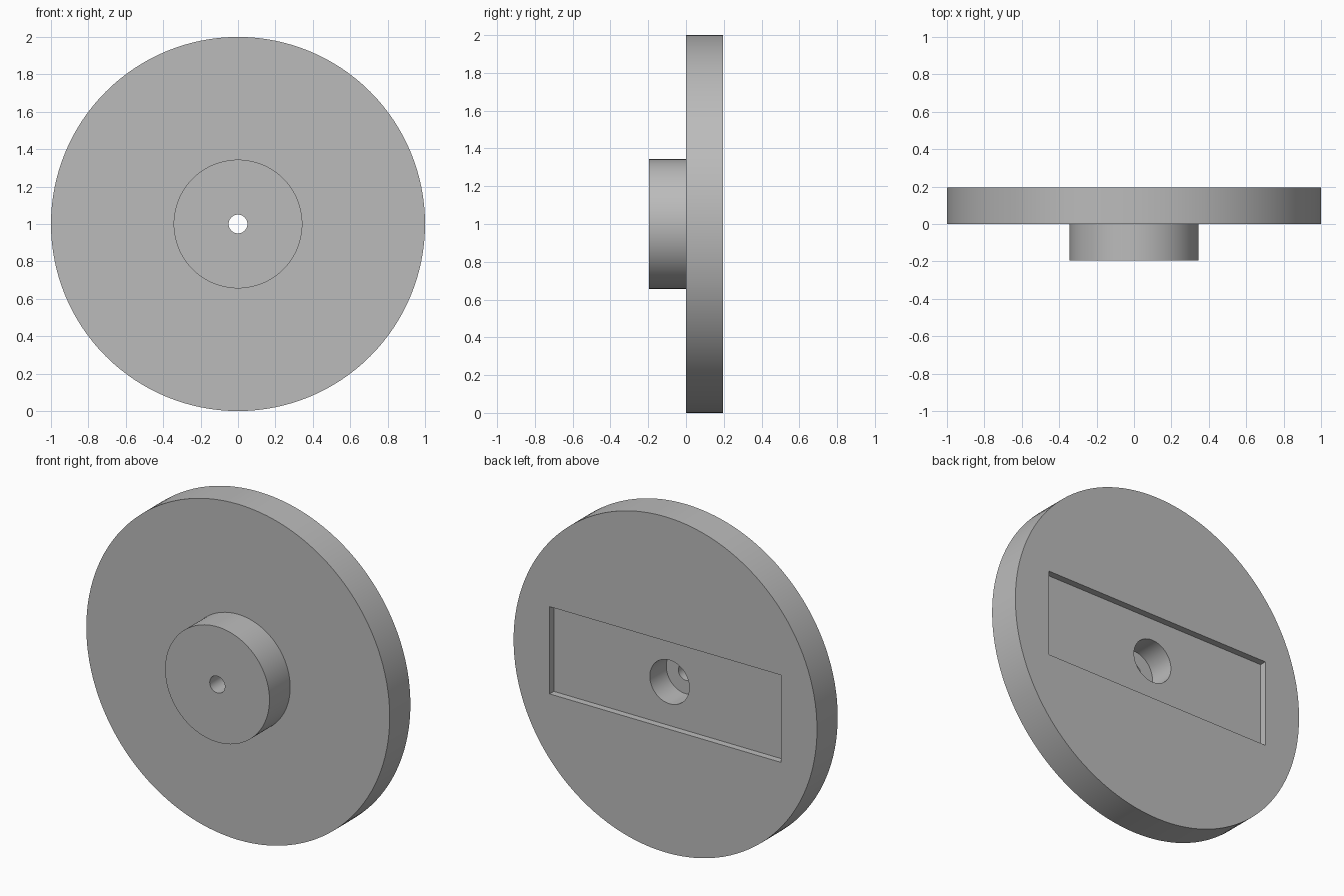
import bpy, bmesh, math
from mathutils import Vector, Matrix

if "Cube" in bpy.data.objects:
    bpy.data.objects.remove(bpy.data.objects["Cube"])

HALF = 0.195          # half of the overall depth
RECESS = (1.525, 0.04, 0.52)
CENTRE = Vector((0, 0, 1))

grey = bpy.data.materials.new("plain grey")
grey.use_nodes = True
colour = (0.5, 0.5, 0.5, 1)
grey.diffuse_color = colour
grey.node_tree.nodes["Principled BSDF"].inputs["Base Color"].default_value = colour


def make_object(name, bm):
    bmesh.ops.recalc_face_normals(bm, faces=bm.faces)
    mesh = bpy.data.meshes.new(name)
    bm.to_mesh(mesh)
    bm.free()
    mesh.materials.append(grey)
    obj = bpy.data.objects.new(name, mesh)
    bpy.context.collection.objects.link(obj)
    return obj


# Disc with front hub and stepped bore, turned from one (radius, depth) profile
profile = [(0.05, -HALF), (0.344, -HALF), (0.344, 0), (1, 0),
           (1, HALF), (0.13, HALF), (0.13, 0), (0.05, 0)]
bm = bmesh.new()
ring = [bm.verts.new((r, y, 1)) for r, y in profile]
edges = [bm.edges.new((a, b)) for a, b in zip(ring, ring[1:] + ring[:1])]
bmesh.ops.spin(bm, geom=ring + edges, cent=CENTRE, axis=(0, 1, 0),
               angle=math.tau, steps=128, use_merge=True)
bmesh.ops.remove_doubles(bm, verts=bm.verts, dist=0.0001)
wheel = make_object("disc_with_hub", bm)

# Shallow rectangular slot in the back face
width, depth, height = RECESS
bm = bmesh.new()
bmesh.ops.create_cube(bm, size=1, matrix=Matrix.Translation((0, HALF, 1))
                      @ Matrix.Diagonal((width, 2 * depth, height, 1)))
cutter = make_object("slot_cutter", bm)
cutter.hide_render = True

cut = wheel.modifiers.new("back slot", 'BOOLEAN')
cut.operation = 'DIFFERENCE'
cut.solver = 'EXACT'
cut.object = cutter

# Apply the cut, then discard the cutter
bpy.ops.object.select_all(action='DESELECT')
wheel.select_set(True)
bpy.context.view_layer.objects.active = wheel
bpy.ops.object.modifier_apply(modifier=cut.name)
bpy.data.objects.remove(cutter)

# Round walls smooth, rims sharp
bpy.ops.object.shade_smooth_by_angle(angle=math.radians(30))
